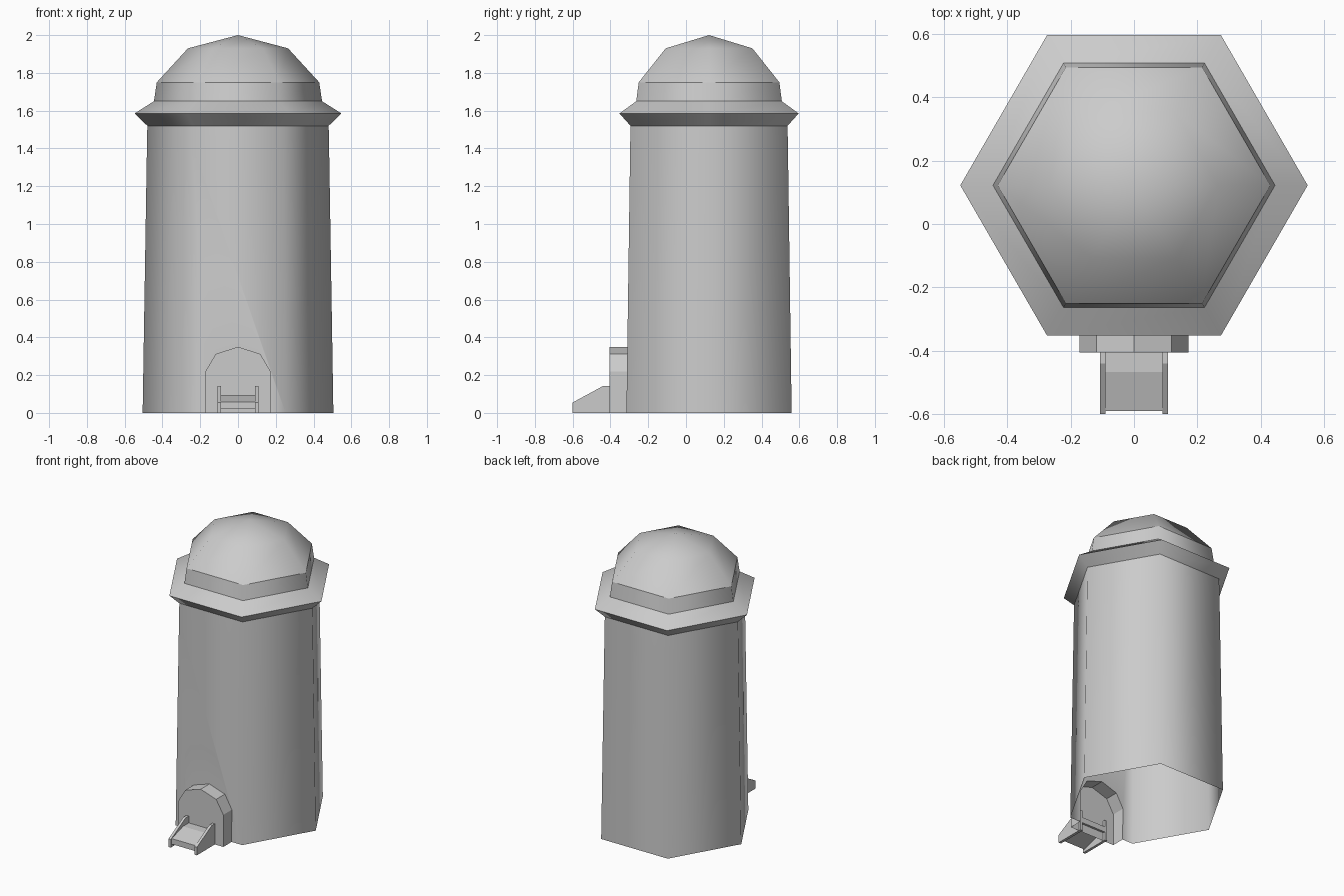
import bpy
import bmesh
from math import cos, sin, pi

cube = bpy.data.objects.get("Cube")
if cube:
    bpy.data.objects.remove(cube, do_unlink=True)

grey = bpy.data.materials.new("plain grey")
grey.use_nodes = True
GREY = (0.6, 0.6, 0.6, 1)
grey.diffuse_color = GREY
grey.node_tree.nodes["Principled BSDF"].inputs["Base Color"].default_value = GREY

CENTRE_Y = 0.122
SIDES = 6


def finish(name, bm, flip=False):
    """Turn a bmesh into a named grey object."""
    bm.normal_update()
    mesh = bpy.data.meshes.new(name)
    bm.to_mesh(mesh)
    bm.free()
    mesh.materials.append(grey)
    obj = bpy.data.objects.new(name, mesh)
    bpy.context.collection.objects.link(obj)
    return obj


def hexagon(bm, radius, z):
    return [bm.verts.new((radius * cos(i * pi / 3), CENTRE_Y + radius * sin(i * pi / 3), z))
            for i in range(SIDES)]


def hex_shell(name, profile, sharp_levels=(), apex=None, notch=None):
    """Stack hexagonal rings; notch cuts an opening in the lowest front wall."""
    bm = bmesh.new()
    rings = [hexagon(bm, r, z) for r, z in profile]
    for level, (low, high) in enumerate(zip(rings, rings[1:])):
        for i in range(SIDES):
            j = (i + 1) % SIDES
            cut = []
            if notch and level == 0 and i == 4:
                cut = [bm.verts.new((x, wall_y(z), z)) for x, z in notch]
            bm.faces.new([low[i], *cut, low[j], high[j], high[i]])
    if apex:
        top = bm.verts.new((0, CENTRE_Y, apex))
        for i in range(SIDES):
            bm.faces.new([rings[-1][i], rings[-1][(i + 1) % SIDES], top])
    for f in bm.faces:
        f.smooth = True
    for level in sharp_levels:
        ring = rings[level]
        for i in range(SIDES):
            bm.edges.get((ring[i], ring[(i + 1) % SIDES])).smooth = False
    return finish(name, bm)


def prism(name, outline, x0, x1):
    """Extrude a (y, z) outline across x."""
    bm = bmesh.new()
    a = [bm.verts.new((x0, y, z)) for y, z in outline]
    b = [bm.verts.new((x1, y, z)) for y, z in outline]
    bm.faces.new(a)
    bm.faces.new(b[::-1])
    for i in range(len(a)):
        j = (i + 1) % len(a)
        bm.faces.new([a[j], a[i], b[i], b[j]])
    bmesh.ops.recalc_face_normals(bm, faces=bm.faces)
    return finish(name, bm)


# Tapered tower wall, open underneath, with an arched opening in front
BASE_R, NECK_R, NECK_Z = 0.505, 0.482, 1.42


def wall_y(z):
    radius = BASE_R + (NECK_R - BASE_R) * z / NECK_Z
    return CENTRE_Y - radius * cos(pi / 6)


half_arch = [(0.172, 0), (0.172, 0.22), (0.118, 0.312)]
arch = [(-x, z) for x, z in half_arch] + [(0, 0.35)] + half_arch[::-1]
hex_shell("tower_wall", [(BASE_R, 0), (NECK_R, NECK_Z), (0.48, 1.52)], notch=arch)

# Flared eave, then upright collar
hex_shell("eave", [(0.48, 1.52), (0.548, 1.585), (0.445, 1.65)], sharp_levels=[1])
hex_shell("collar", [(0.445, 1.65), (0.43, 1.75)])

# Faceted dome
hex_shell("dome", [(0.43, 1.75), (0.265, 1.93)], apex=2.0)

# Arched porch projecting from the wall opening, closed at the front
PORCH_Y = -0.405
bm = bmesh.new()
front = [bm.verts.new((x, PORCH_Y, z)) for x, z in arch]
back = [bm.verts.new((x, wall_y(z), z)) for x, z in arch]
bm.faces.new(front[::-1])
for i in range(len(arch) - 1):
    bm.faces.new([front[i], front[i + 1], back[i + 1], back[i]])
finish("porch", bm)

# Ramp plate between two side rails
prism("ramp", [(-0.59, 0.02), (-0.59, 0.058), (-0.467, 0.095), (-0.39, 0.095),
               (-0.39, 0.057), (-0.467, 0.057)], -0.09, 0.09)
rail = [(-0.6, 0), (-0.6, 0.055), (-0.44, 0.142), (-0.39, 0.142), (-0.39, 0)]
for side, sign in (("left", 1), ("right", -1)):
    prism(side + "_rail", rail, sign * 0.09, sign * 0.108)
